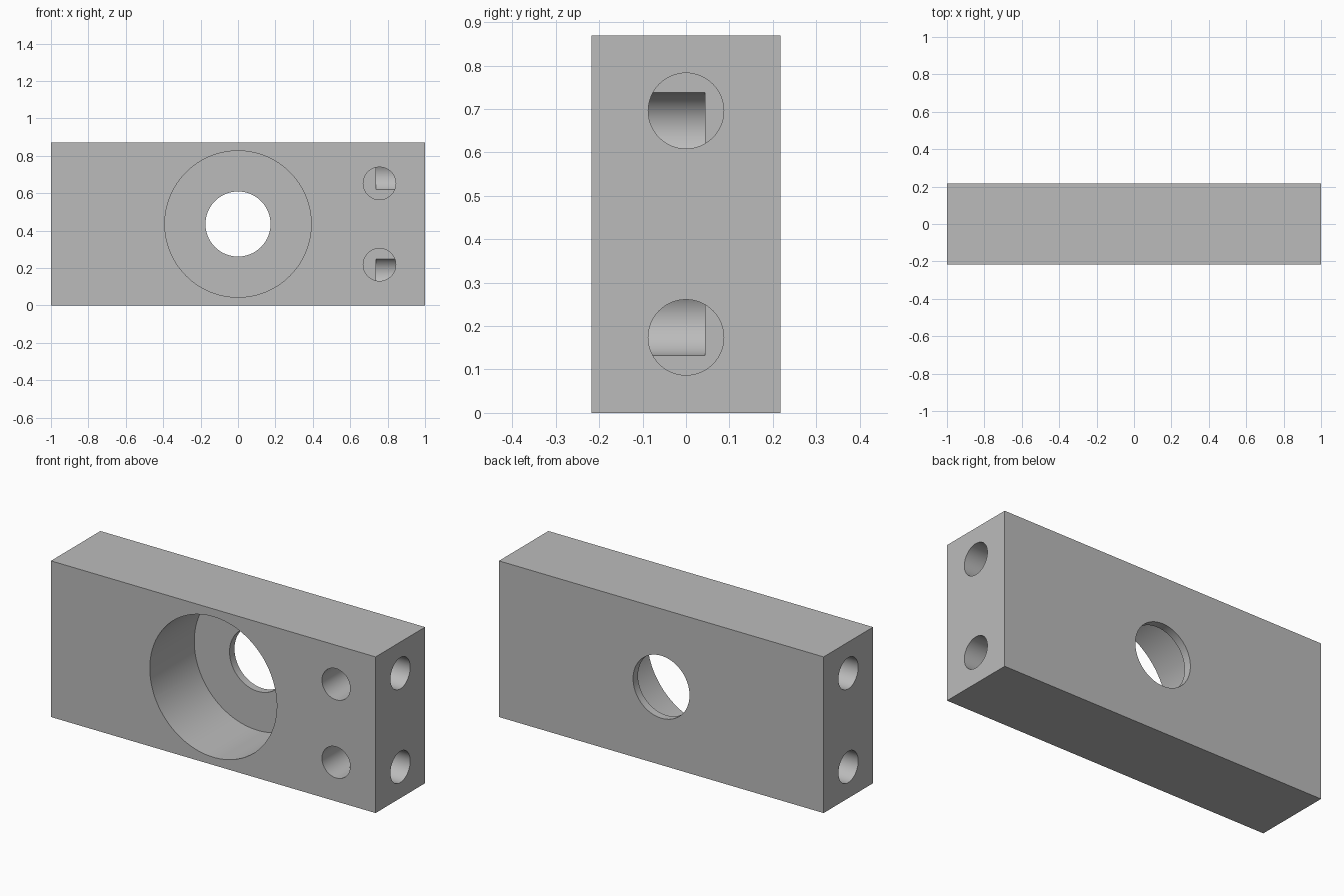
import bpy
from math import pi

cube = bpy.data.objects.get("Cube")
if cube:
    bpy.data.objects.remove(cube, do_unlink=True)

U = 2 / 46                      # block is 46 x 10 x 20 units
HALF_X, HALF_Y, MID_Z = 23 * U, 5 * U, 10 * U
EXTRA = U                       # cutter overshoot outside the block

# Plain grey material
grey = bpy.data.materials.new("plain grey")
grey.use_nodes = True
COLOR = (0.5, 0.5, 0.5, 1)
grey.diffuse_color = COLOR
grey.node_tree.nodes["Principled BSDF"].inputs["Base Color"].default_value = COLOR

# Solid block
bpy.ops.mesh.primitive_cube_add(size=1, location=(0, 0, MID_Z))
block = bpy.context.object
block.name = "mounting_block"
block.scale = (2 * HALF_X, 2 * HALF_Y, 2 * MID_Z)
bpy.ops.object.transform_apply(location=True, rotation=False, scale=True)
block.data.materials.append(grey)


def drill(name, axis, start, end, radius, across, z, sides=64):
    """Cut a round hole along x or y, from start to end."""
    middle = (start + end) / 2
    if axis == "x":
        location, rotation = (middle, across, z), (0, pi / 2, 0)
    else:
        location, rotation = (across, middle, z), (pi / 2, 0, 0)
    bpy.ops.mesh.primitive_cylinder_add(vertices=sides, radius=radius, depth=abs(end - start),
                                        location=location, rotation=rotation)
    cutter = bpy.context.object
    cutter.name = name
    cutter.hide_render = True
    cutter.data.materials.append(grey)
    cut = block.modifiers.new(name, "BOOLEAN")
    cut.operation = "DIFFERENCE"
    cut.solver = "EXACT"
    cut.object = cutter
    bpy.context.view_layer.objects.active = block
    bpy.ops.object.modifier_apply(modifier=cut.name)
    bpy.data.objects.remove(cutter, do_unlink=True)


# Central counterbore from the front, and its through hole
drill("counterbore", "y", -HALF_Y - EXTRA, HALF_Y - U, 9 * U, 0, MID_Z, 128)
drill("through_hole", "y", -HALF_Y, HALF_Y + EXTRA, 4 * U, 0, MID_Z, 96)

# Pairs of blind holes in both ends
for side in (-1, 1):
    for z in (4 * U, 16 * U):
        drill("end_hole", "x", side * (HALF_X + EXTRA), side * (HALF_X - 6 * U), 2 * U, 0, z)

# Blind holes in the front that meet the end holes
for z in (5 * U, 15 * U):
    drill("front_hole", "y", -HALF_Y - EXTRA, -HALF_Y + 6 * U, 2 * U, 17.4 * U, z)

# Smooth bores with crisp rims
bpy.ops.object.select_all(action="DESELECT")
block.select_set(True)
bpy.context.view_layer.objects.active = block
bpy.ops.object.shade_smooth_by_angle(angle=pi / 6)
